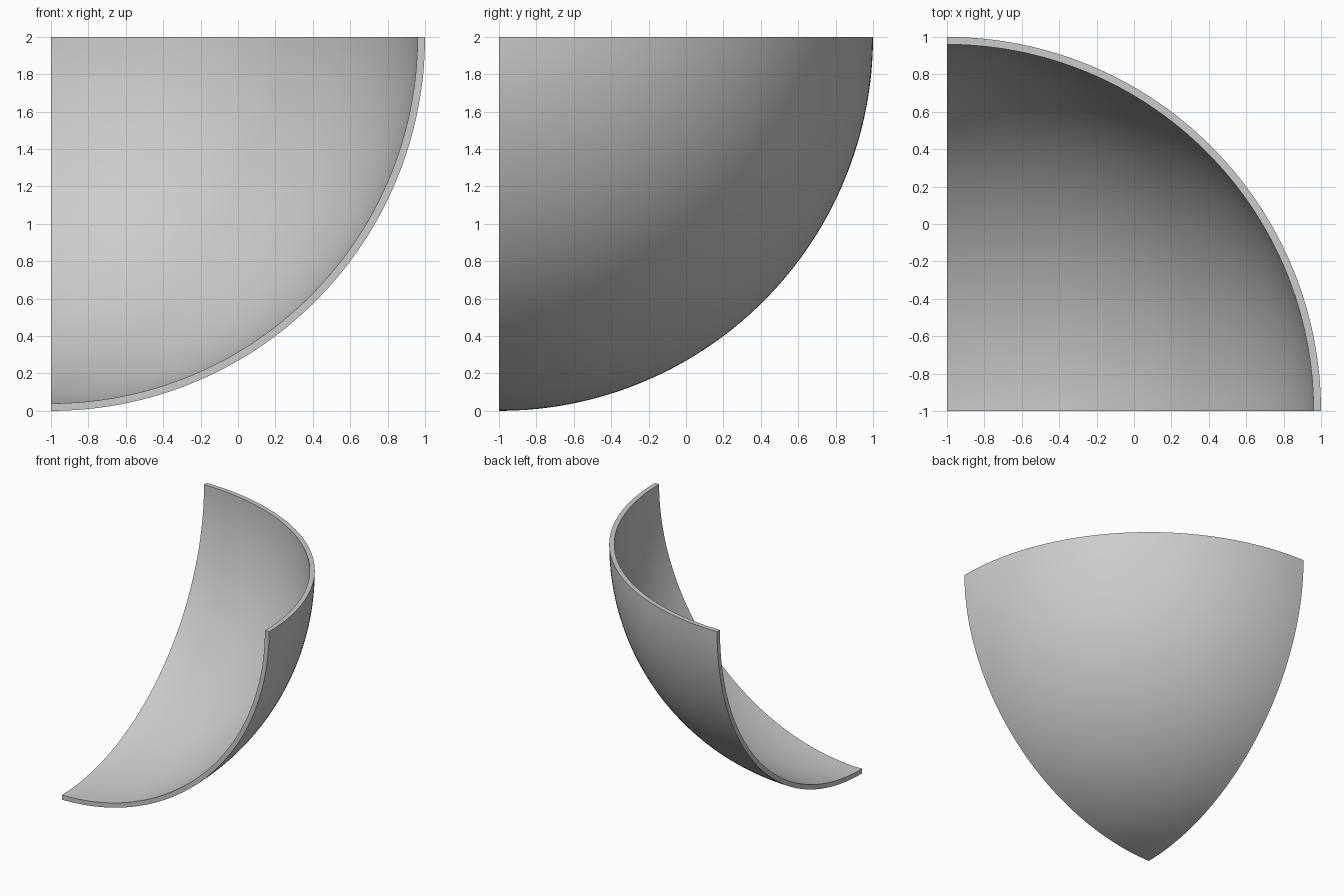
import bpy
import bmesh
from math import sin, cos, pi
from mathutils import Vector

cube = bpy.data.objects.get("Cube")
if cube:
    bpy.data.objects.remove(cube, do_unlink=True)

CENTRE = Vector((-1, -1, 2))
OUTER, INNER = 2.0, 1.96
STEPS = 64

# Plain grey material
grey = bpy.data.materials.new("light_grey")
grey.use_nodes = True
colour = (0.6, 0.6, 0.6, 1)
grey.diffuse_color = colour
grey.node_tree.nodes["Principled BSDF"].inputs["Base Color"].default_value = colour


def point(radius, i, j):
    """Point on the lower octant: i runs pole to rim, j runs round the axis."""
    tilt, turn = i / STEPS * pi / 2, j / STEPS * pi / 2
    return CENTRE + radius * Vector(
        (sin(tilt) * cos(turn), sin(tilt) * sin(turn), -cos(tilt)))


bm = bmesh.new()


def skin(corner):
    """Fill a strip of quads from corner(step, side)."""
    for k in range(STEPS):
        quad = [corner(k, 0), corner(k + 1, 0), corner(k + 1, 1), corner(k, 1)]
        bm.faces.new([bm.verts.new(p) for p in quad])


# Outer and inner curved skins
for radius in (OUTER, INNER):
    for j in range(STEPS):
        skin(lambda k, s: point(radius, k, j + s))

# Flat borders: two upright sides and the top rim
thickness = (OUTER, INNER)
skin(lambda k, s: point(thickness[s], k, 0))
skin(lambda k, s: point(thickness[s], k, STEPS))
skin(lambda k, s: point(thickness[s], STEPS, k))

# Weld into one closed shell
bmesh.ops.remove_doubles(bm, verts=bm.verts[:], dist=0.0001)
bmesh.ops.recalc_face_normals(bm, faces=bm.faces[:])

mesh = bpy.data.meshes.new("shell_segment")
bm.to_mesh(mesh)
bm.free()
mesh.materials.append(grey)
shell = bpy.data.objects.new("shell_segment", mesh)
bpy.context.collection.objects.link(shell)

# Smooth curved skins with crisp borders
bpy.ops.object.select_all(action="DESELECT")
shell.select_set(True)
bpy.context.view_layer.objects.active = shell
bpy.ops.object.shade_smooth_by_angle(angle=pi / 6)
